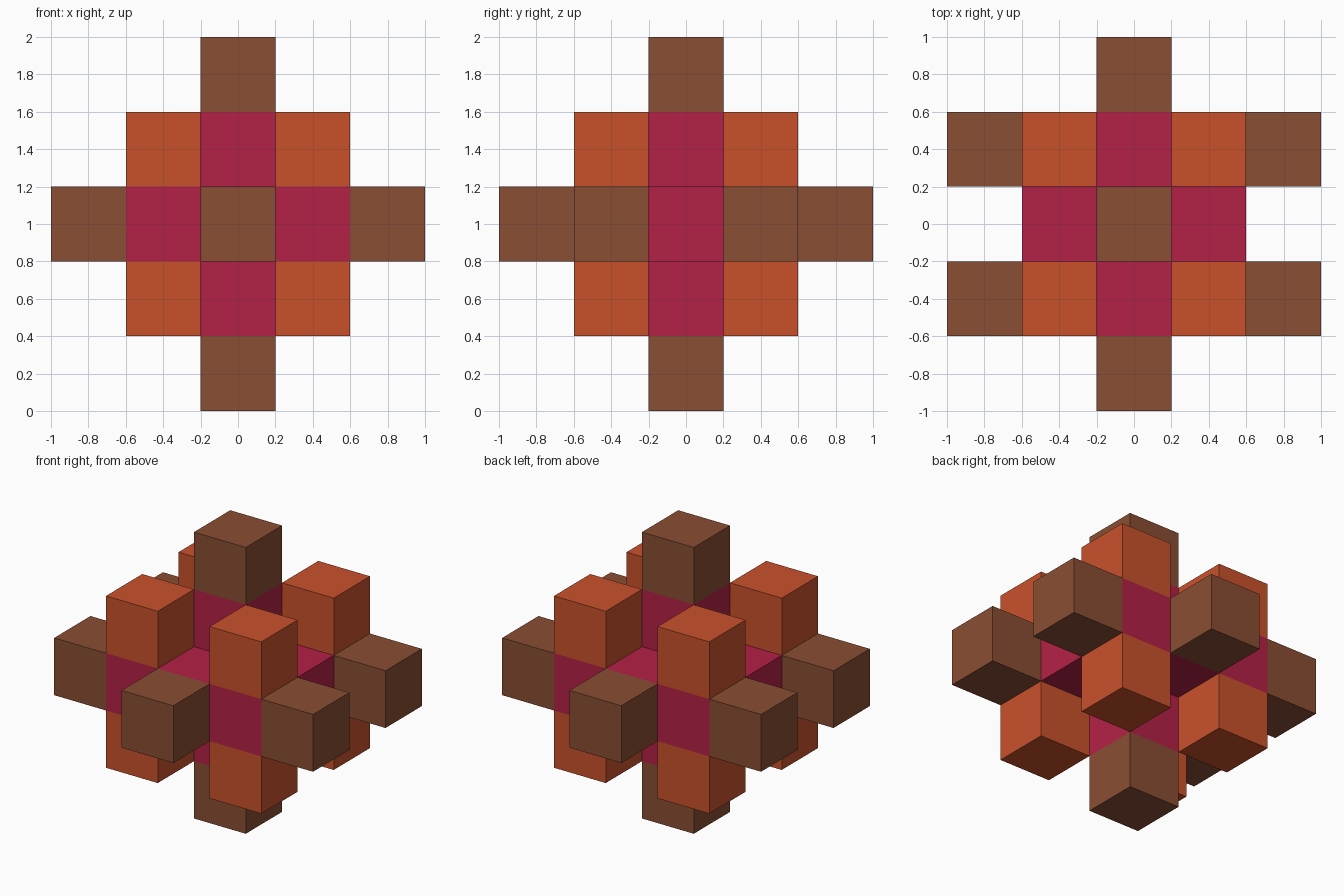
import bpy, bmesh
from itertools import product
from mathutils import Vector, Matrix

if "Cube" in bpy.data.objects:
    bpy.data.objects.remove(bpy.data.objects["Cube"])

CELL = 0.4
CENTRE = Vector((0, 0, 1))


def linear(hex_code):
    vals = [int(hex_code[i:i + 2], 16) / 255 for i in (0, 2, 4)]
    return [v / 12.92 if v <= 0.04045 else ((v + 0.055) / 1.055) ** 2.4 for v in vals] + [1]


# Cells of each part, in grid steps from the centre of the model
core = [(x, y, 0) for x, y in product((-1, 0, 1), repeat=2)] + [(0, 0, 1), (0, 0, -1)]
corners = list(product((-1, 1), repeat=3))
tips = [(0, 0, 2), (0, 0, -2), (0, 2, 0), (0, -2, 0)]
tips += [(x, y, 0) for x in (-2, 2) for y in (-1, 1)]
filled = set(core + corners + tips)


def build(name, cells, mat_name, colour):
    """Cubes on the grid, with only their outer faces kept."""
    bm = bmesh.new()
    for cell in cells:
        pos = CENTRE + Vector(cell) * CELL
        verts = bmesh.ops.create_cube(bm, size=CELL, matrix=Matrix.Translation(pos))["verts"]
        faces = {f for v in verts for f in v.link_faces}
        hidden = []
        for f in faces:
            step = (f.calc_center_median() - pos) / (CELL / 2)
            if tuple(round(c + s) for c, s in zip(cell, step)) in filled:
                hidden.append(f)
        bmesh.ops.delete(bm, geom=hidden, context='FACES')
    mesh = bpy.data.meshes.new(name)
    bm.to_mesh(mesh)
    bm.free()
    mat = bpy.data.materials.new(mat_name)
    mat.diffuse_color = linear(colour)
    mat.use_nodes = True
    mat.node_tree.nodes["Principled BSDF"].inputs["Base Color"].default_value = mat.diffuse_color
    mesh.materials.append(mat)
    bpy.context.collection.objects.link(bpy.data.objects.new(name, mesh))


build("core_blocks", core, "crimson", "B42146")
build("corner_blocks", corners, "orange", "C9512B")
build("tip_blocks", tips, "brown", "8A4E34")
